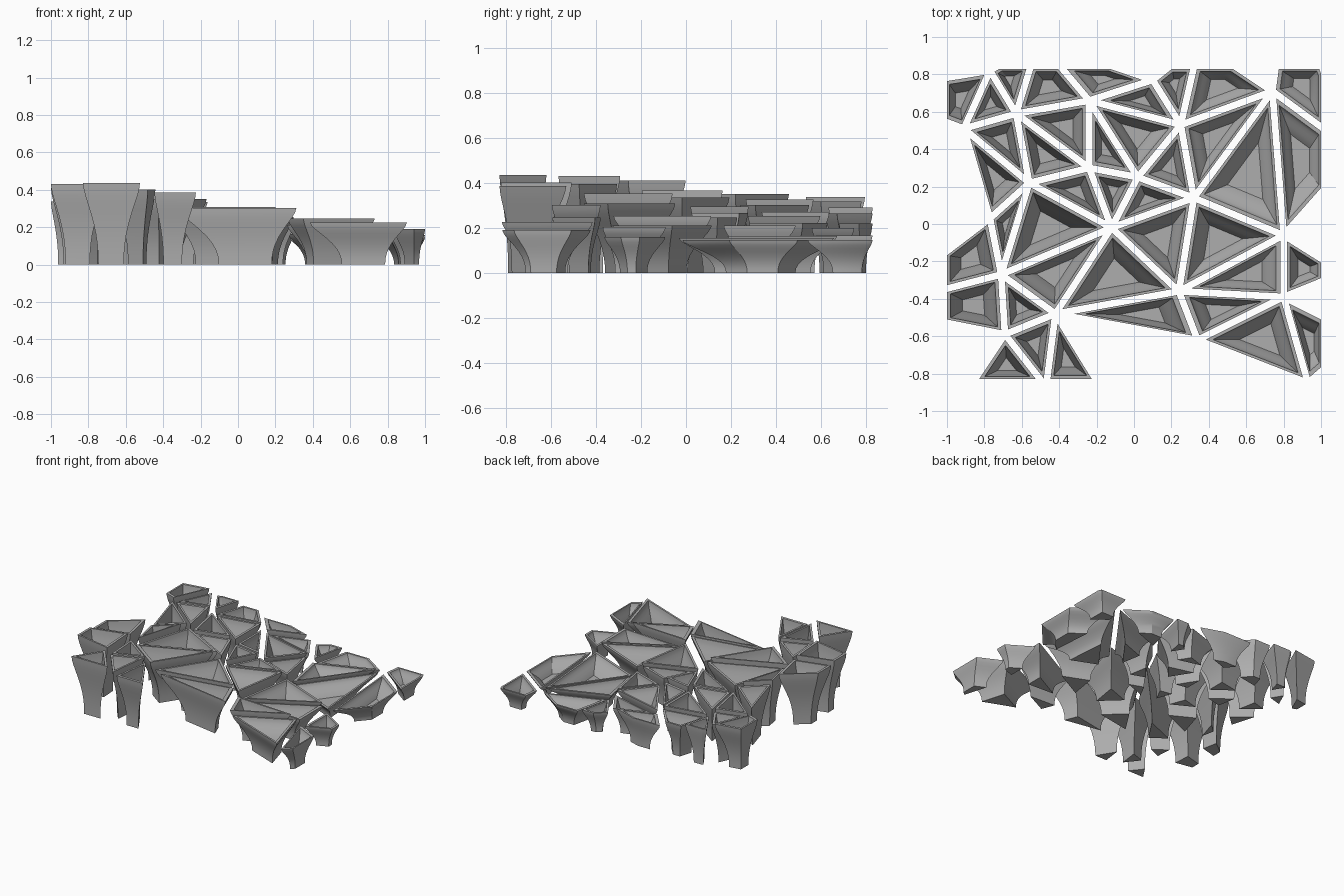
import bpy, bmesh, math
from mathutils import Vector

cube = bpy.data.objects.get("Cube")
if cube:
    bpy.data.objects.remove(cube)

GAP, WALL = 0.018, 0.016
HALF_X, HALF_Y = 1.0, 0.83

# Shared corner points of the triangle network (lower case ones lie outside the border)
HUBS = dict(
    A=(-.91, .51), B=(-.77, .82), C=(-.63, .59), D=(-.24, .66), E=(.1, .77),
    F=(.25, .53), G=(.74, .71), H=(.32, .14), I=(.8, -.06), J=(.02, .25),
    K=(-.24, .3), L=(-.56, .22), M=(-.77, .03), N=(-.12, -.02), O=(-.71, -.27),
    P=(-.42, -.48), Q=(.24, -.36), R=(.8, -.39), S=(.34, -.62), T=(-.69, -.59),
    U=(-.47, -.87), V=(.93, -.85),
    a=(-1.44, .71), b=(-.51, .98), c=(.35, .97), d=(.82, 1.3), e=(1.19, .38),
    f=(1.12, -.26), g=(1.22, -.6), h=(-1.4, -.45), i=(-.93, -.95), j=(-.13, -.95))

# Each group of three letters is one triangular planter
CELLS = ("ABa ABC BCb CbD DbE DEF EFc FcG Gde GeI FGH GIH DKJ DFJ FHJ JHN KJN LKN "
         "CDK CKL ACL AML MLO LNO ONP NPQ NHQ HIQ IRQ PQS QRS SRV RVg IRf MOh OTh "
         "OPT TPU TUi PUj").split()

# Trumpet profile: (share of height, share of rim size)
FLARE = [(0, .45), (.12, .455), (.25, .485), (.37, .535), (.5, .615), (.62, .71),
         (.74, .82), (.85, .92), (.93, .975), (1, 1)]
FLOOR_STEP = 3

clay = bpy.data.materials.new("plain_grey")
clay.use_nodes = True
clay.diffuse_color = (.42, .42, .42, 1)
clay.node_tree.nodes["Principled BSDF"].inputs["Base Color"].default_value = clay.diffuse_color


def inset_triangle(pts, gap):
    """Shrink a triangle towards its incentre, turned anticlockwise."""
    p, q, r = pts
    area = (q - p).cross(r - p) / 2
    if area < 0:
        q, r = r, q
    sides = [(q - r).length, (r - p).length, (p - q).length]
    total = sum(sides)
    centre = (p * sides[0] + q * sides[1] + r * sides[2]) / total
    keep = 1 - gap * total / (2 * abs(area))
    return [centre + (v - centre) * keep for v in (p, q, r)]


def clip(poly, normal, limit):
    """Keep the part of a polygon with normal . point <= limit."""
    out = []
    for k, p in enumerate(poly):
        q = poly[(k + 1) % len(poly)]
        dp, dq = p.dot(normal) - limit, q.dot(normal) - limit
        if dp <= 0:
            out.append(p)
        if dp * dq < 0:
            out.append(p.lerp(q, dp / (dp - dq)))
    return out


def edge_distance(poly, centre):
    """Mean distance from the centre to the sides."""
    dists = []
    for k, p in enumerate(poly):
        side = poly[(k + 1) % len(poly)] - p
        dists.append(abs(side.cross(centre - p)) / side.length)
    return sum(dists) / len(dists)


def add_planter(name, poly):
    centre = sum(poly, Vector((0, 0))) / len(poly)
    # Tops step down towards the back left corner
    height = max(.145, .267 - .143 * centre.x - .093 * centre.y)
    lip = min(.24, WALL / edge_distance(poly, centre))
    # Outer wall going up, then the bowl going down
    rings = [(z, s) for z, s in FLARE]
    rings += [(z, s - lip) for z, s in reversed(FLARE[FLOOR_STEP:])]
    bm = bmesh.new()
    loops = []
    for z, s in rings:
        loops.append([bm.verts.new((*(centre + (p - centre) * s), z * height)) for p in poly])
    n = len(poly)
    for low, high in zip(loops, loops[1:]):
        for k in range(n):
            m = (k + 1) % n
            bm.faces.new((low[k], low[m], high[m], high[k]))
    bm.faces.new(loops[0][::-1])
    bm.faces.new(loops[-1])
    bmesh.ops.recalc_face_normals(bm, faces=bm.faces)
    mesh = bpy.data.meshes.new(name)
    bm.to_mesh(mesh)
    bm.free()
    mesh.materials.append(clay)
    ob = bpy.data.objects.new(name, mesh)
    bpy.context.collection.objects.link(ob)
    return ob


bpy.ops.object.select_all(action='DESELECT')
for number, letters in enumerate(CELLS):
    shape = inset_triangle([Vector(HUBS[c]) for c in letters], GAP)
    # Trim to the rectangular border
    for sign in (-1, 1):
        shape = clip(shape, Vector((sign, 0)), HALF_X)
        shape = clip(shape, Vector((0, sign)), HALF_Y)
    planter = add_planter(f"planter_{number + 1}", shape)
    planter.select_set(True)
    bpy.context.view_layer.objects.active = planter

bpy.ops.object.shade_smooth_by_angle(angle=math.radians(30))
